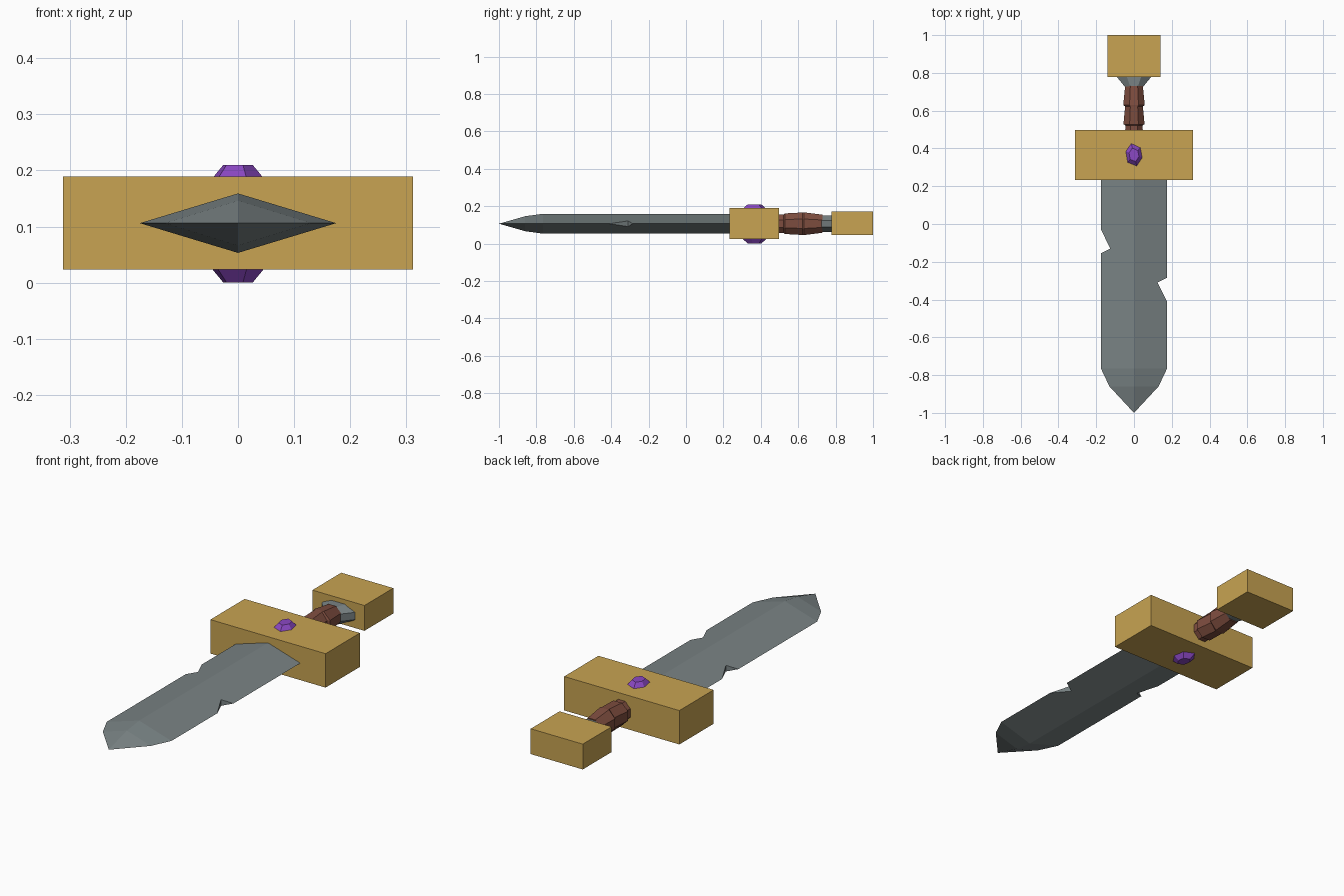
import bpy, bmesh, math

if "Cube" in bpy.data.objects:
    bpy.data.objects.remove(bpy.data.objects["Cube"])

CZ = 0.106  # height of the sword's long axis


def material(name, rgb):
    m = bpy.data.materials.new(name)
    m.diffuse_color = (*rgb, 1)
    m.use_nodes = True
    m.node_tree.nodes["Principled BSDF"].inputs["Base Color"].default_value = m.diffuse_color
    return m


gold = material("gold", (0.58, 0.37, 0.085))
steel = material("steel", (0.19, 0.225, 0.23))
leather = material("brown leather", (0.21, 0.075, 0.05))
purple = material("purple gem", (0.26, 0.065, 0.55))


def loft(name, rings, mat):
    """Join rings of points into a closed solid; a one-point ring is a tip."""
    bm = bmesh.new()
    rows = [[bm.verts.new(p) for p in r] for r in rings]
    for a, b in zip(rows, rows[1:]):
        n = max(len(a), len(b))
        for i in range(n):
            j = (i + 1) % n
            if len(b) == 1:
                bm.faces.new((a[i], a[j], b[0]))
            else:
                bm.faces.new((a[i], a[j], b[j], b[i]))
    for r in (rows[0], rows[-1]):
        if len(r) > 2:
            bm.faces.new(r)
    bmesh.ops.recalc_face_normals(bm, faces=bm.faces)
    me = bpy.data.meshes.new(name)
    bm.to_mesh(me)
    bm.free()
    ob = bpy.data.objects.new(name, me)
    bpy.context.collection.objects.link(ob)
    if mat:
        me.materials.append(mat)
    return ob


def ring(y, rx, rz, n=8):
    """Cross-section at y: a diamond (n=4) or a flat-topped octagon."""
    ph = 0 if n == 4 else math.pi / n
    k = 1 / math.cos(ph)
    return [(rx * k * math.cos(2 * math.pi * i / n + ph), y,
             CZ + rz * k * math.sin(2 * math.pi * i / n + ph)) for i in range(n)]


def box(name, x, y0, y1, z0, z1, mat):
    return loft(name, [[(-x, y, z0), (x, y, z0), (x, y, z1), (-x, y, z1)]
                       for y in (y0, y1)], mat)


# Blade: diamond section with a tapered point
blade = loft("blade", [ring(0.30, 0.175, 0.053, 4), ring(-0.765, 0.175, 0.053, 4),
                       ring(-0.86, 0.13, 0.04, 4), [(0, -1, CZ)]], steel)

# Battle notches: the left one is the right one turned half a circle
notch = [(0.125, -0.31), (0.2, -0.2725), (0.2, -0.4604)]
for side, pts in (("right", notch), ("left", [(-x, -0.44 - y) for x, y in notch])):
    cutter = loft(side + "_notch_cutter",
                  [[(x, y, z) for x, y in pts] for z in (0, 0.25)], None)
    cutter.hide_render = True
    mod = blade.modifiers.new("notch", 'BOOLEAN')
    mod.operation = 'DIFFERENCE'
    mod.solver = 'EXACT'
    mod.object = cutter
    bpy.context.view_layer.objects.active = blade
    bpy.ops.object.modifier_apply(modifier=mod.name)
    bpy.data.objects.remove(cutter)

# Guard and pommel blocks
box("guard", 0.312, 0.232, 0.497, 0.023, 0.189, gold)
box("pommel", 0.141, 0.777, 1.0, 0.047, 0.171, gold)

# Grip: stepped leather wraps
loft("grip", [ring(y, rx, rz) for y, rx, rz in (
    (0.47, 0.048, 0.05), (0.522, 0.045, 0.05), (0.528, 0.056, 0.055),
    (0.622, 0.047, 0.06), (0.63, 0.057, 0.061), (0.73, 0.047, 0.048))], leather)

# Steel collar flaring into the pommel
loft("collar", [ring(0.722, 0.045, 0.043), ring(0.79, 0.1, 0.043)], steel)

# Gem running through the guard, bevelled at both ends
outline = [(-0.045, 0.385), (-0.015, 0.428), (0.035, 0.405),
           (0.045, 0.35), (0.015, 0.305), (-0.035, 0.325)]
loft("gem", [[(x * s, 0.366 + (y - 0.366) * s, z) for x, y in outline]
             for z, s in ((0.0, 0.58), (0.023, 1), (0.187, 1), (0.21, 0.58))], purple)
